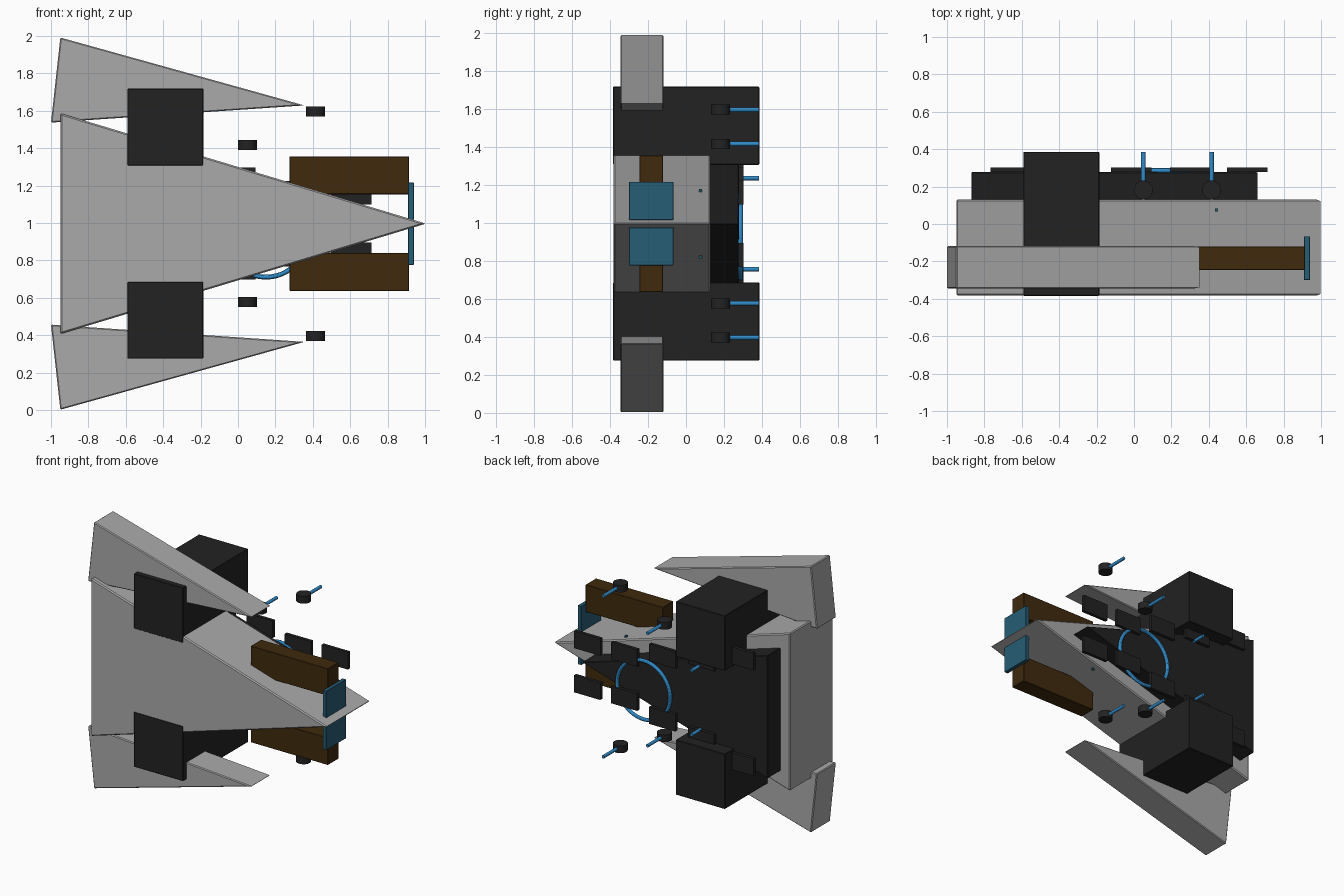
import bpy, bmesh, math
from mathutils import Vector

if "Cube" in bpy.data.objects:
    bpy.data.objects.remove(bpy.data.objects["Cube"], do_unlink=True)

MID = 0.997  # height of the mirror plane


def material(name, rgb):
    m = bpy.data.materials.new(name)
    m.use_nodes = True
    m.diffuse_color = (*rgb, 1)
    m.node_tree.nodes["Principled BSDF"].inputs["Base Color"].default_value = (*rgb, 1)
    return m


GREY = material("light grey hull", (0.4, 0.4, 0.4))
DARK = material("charcoal", (0.016, 0.016, 0.016))
BROWN = material("dark brown", (0.05, 0.023, 0.004))
TEAL = material("deep teal", (0.02, 0.11, 0.18))
BLUE = material("bright blue", (0.03, 0.26, 0.58))


def finish(bm, name, mat, bevel=0):
    bmesh.ops.recalc_face_normals(bm, faces=bm.faces)
    me = bpy.data.meshes.new(name)
    bm.to_mesh(me)
    bm.free()
    ob = bpy.data.objects.new(name, me)
    bpy.context.collection.objects.link(ob)
    me.materials.append(mat)
    if bevel:
        mod = ob.modifiers.new("Chamfer", 'BEVEL')
        mod.width = bevel
        mod.segments = 1
    return ob


def prism(name, points, y0, y1, mat, bevel=0):
    """Side profile of (x, height from the mirror plane), extruded along y."""
    bm = bmesh.new()
    face = bm.faces.new([bm.verts.new((x, y0, MID + z)) for x, z in points])
    ext = bmesh.ops.extrude_face_region(bm, geom=[face])
    moved = [g for g in ext["geom"] if isinstance(g, bmesh.types.BMVert)]
    bmesh.ops.translate(bm, verts=moved, vec=(0, y1 - y0, 0))
    return finish(bm, name, mat, bevel)


def box(name, x0, x1, y0, y1, z0, z1, mat, bevel=0):
    return prism(name, [(x0, z0), (x1, z0), (x1, z1), (x0, z1)], y0, y1, mat, bevel)


def cylinder(name, centre, radius, depth, axis, sides, mat):
    bm = bmesh.new()
    bmesh.ops.create_cone(bm, cap_ends=True, segments=sides, radius1=radius,
                          radius2=radius, depth=depth)
    ob = finish(bm, name, mat)
    ob.location = centre
    ob.rotation_euler = Vector(axis).to_track_quat('Z', 'Y').to_euler()
    for p in ob.data.polygons:
        p.use_smooth = len(p.vertices) == 4
    ob.data.set_sharp_from_angle(angle=math.radians(40))
    return ob


# Wedge hull and the raised deck on its back
prism("hull", [(-0.95, -0.59), (1.005, 0), (-0.95, 0.59)], -0.382, 0.13, GREY, 0.008)
prism("deck", [(-0.87, -0.46), (0.665, 0), (-0.87, 0.46)], 0.12, 0.278, DARK, 0.004)

# Plates along both edges of the deck: (x, offset from the mirror plane)
PLATES = [(0.605, 0.165), (0.3, 0.165), (-0.015, 0.235), (-0.335, 0.3), (-0.66, 0.395)]

for s, side in ((1, "upper"), (-1, "lower")):
    prism(side + "_wing", [(-0.95, 0.995 * s), (-1.0, 0.54 * s), (0.355, 0.632 * s)],
          -0.345, -0.118, GREY, 0.006)
    box(side + "_engine_block", -0.592, -0.185, -0.384, 0.386,
        0.31 * s, 0.722 * s, DARK, 0.004)
    box(side + "_prong", 0.275, 0.915, -0.245, -0.12, 0.157 * s, 0.36 * s, BROWN, 0.003)
    box(side + "_prong_panel", 0.91, 0.94, -0.3, -0.066, 0.02 * s, 0.22 * s, TEAL, 0.002)
    box(side + "_hull_stud", 0.433, 0.449, 0.068, 0.084, 0.16 * s, 0.183 * s, TEAL)
    for n, (x, z) in enumerate(PLATES):
        box(f"{side}_deck_plate_{n + 1}", x - 0.108, x + 0.108, 0.277, 0.302,
            (z - 0.064) * s, (z + 0.064) * s, DARK)
    # Row of turrets stepping outwards towards the tip
    for n in range(3):
        x = 0.415 - 0.365 * n
        z = MID + (0.6 - 0.18 * n) * s
        cylinder(f"{side}_turret_{n + 1}", (x, 0.182, z), 0.051, 0.053, (0, 0, 1), 16, DARK)
        cylinder(f"{side}_barrel_{n + 1}", (x, 0.285, z), 0.012, 0.2, (0, 1, 0), 12, BLUE)

# Ring standing over the deck
bpy.ops.mesh.primitive_torus_add(major_radius=0.219, minor_radius=0.013,
                                 major_segments=48, minor_segments=12,
                                 location=(0.15, 0.286, 0.93),
                                 rotation=(math.pi / 2, 0, 0))
ring = bpy.context.object
ring.name = "deck_ring"
ring.data.materials.append(BLUE)
bpy.ops.object.shade_smooth_by_angle()
